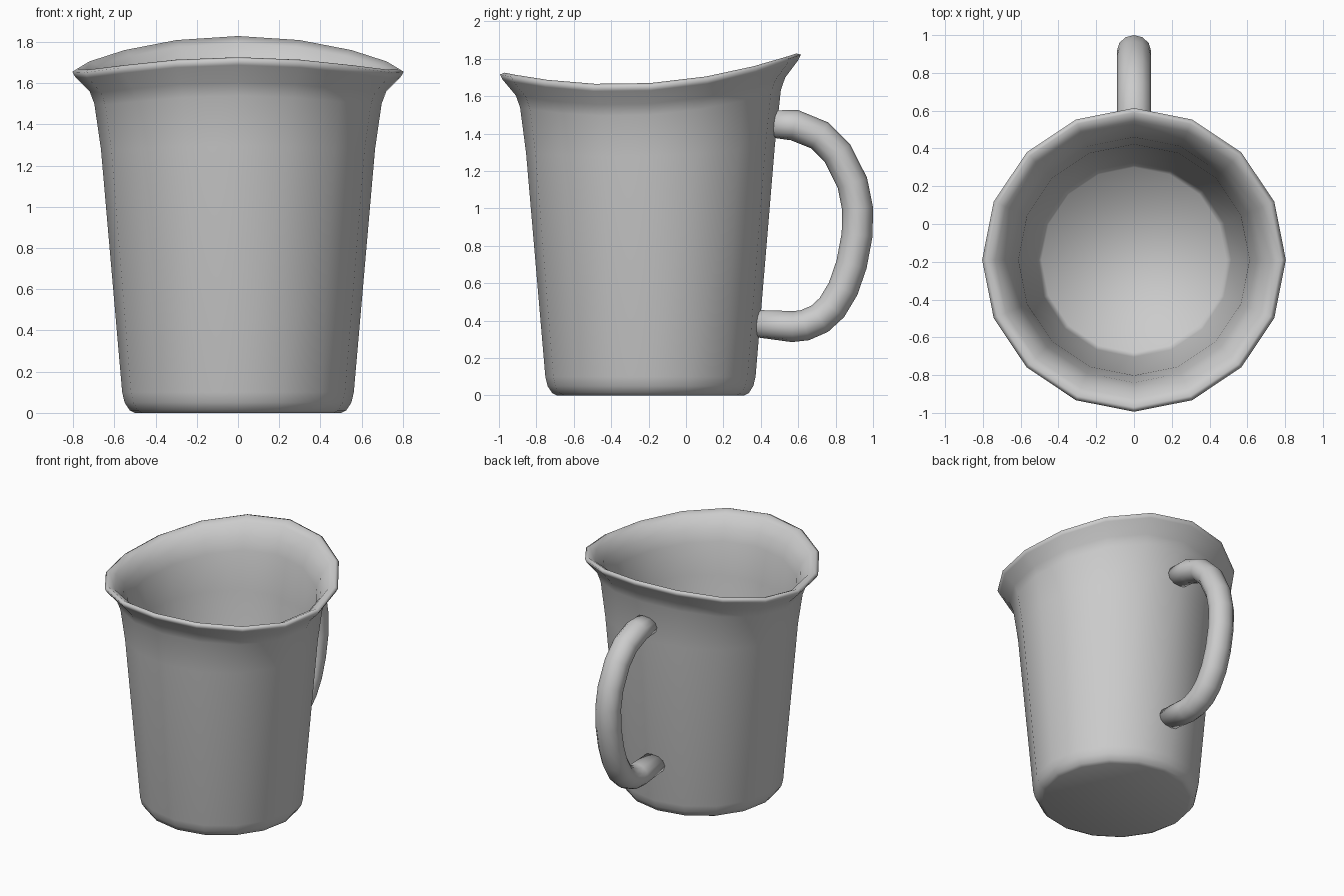
import bpy, bmesh, math
from mathutils import Vector

cube = bpy.data.objects.get("Cube")
if cube:
    bpy.data.objects.remove(cube, do_unlink=True)

SIDES = 16
CENTRE_Y = -0.19

grey = bpy.data.materials.new("light grey")
grey.use_nodes = True
GREY = (0.6, 0.6, 0.6, 1)
grey.diffuse_color = GREY
grey.node_tree.nodes["Principled BSDF"].inputs["Base Color"].default_value = GREY


def finish(name, bm):
    bmesh.ops.recalc_face_normals(bm, faces=bm.faces)
    mesh = bpy.data.meshes.new(name)
    bm.to_mesh(mesh)
    bm.free()
    mesh.materials.append(grey)
    obj = bpy.data.objects.new(name, mesh)
    bpy.context.collection.objects.link(obj)
    mesh.shade_smooth()
    return obj


def bridge(bm, rings):
    for a, b in zip(rings, rings[1:]):
        n = len(a)
        for i in range(n):
            j = (i + 1) % n
            bm.faces.new((a[i], a[j], b[j], b[i]))


# Rim rises towards the spout at the front and the back
def lift(z, dy):
    weight = min(1, max(0, (z - 1.1) / 0.4))
    return z + weight * (0.176 * dy * dy + 0.066 * dy)


# Jug body: outside wall, rounded lip, inside wall (radius, height)
PROFILE = [(0.50, 0), (0.525, 0.012), (0.55, 0.05), (0.562, 0.1), (0.665, 1.28),
           (0.697, 1.5), (0.72, 1.56), (0.79, 1.63), (0.804, 1.655), (0.78, 1.67),
           (0.735, 1.65), (0.68, 1.585), (0.65, 1.5), (0.612, 1.28),
           (0.515, 0.12), (0.49, 0.06)]
bm = bmesh.new()
rings = []
for r, z in PROFILE:
    ring = []
    for i in range(SIDES):
        a = math.tau * i / SIDES
        dy = r * math.sin(a)
        ring.append(bm.verts.new((r * math.cos(a), CENTRE_Y + dy, lift(z, dy))))
    rings.append(ring)
bridge(bm, rings)
bm.faces.new(rings[0][::-1])
bm.faces.new(rings[-1])
finish("jug_body", bm)

# Handle: round tube swept along a path in the middle plane (y, z)
PATH = [(0.45, 1.452), (0.58, 1.445), (0.715, 1.39), (0.81, 1.295), (0.89, 1.135),
        (0.917, 1.0), (0.915, 0.86), (0.885, 0.7), (0.84, 0.57), (0.78, 0.47),
        (0.715, 0.41), (0.635, 0.375), (0.57, 0.368), (0.365, 0.385)]
points = [Vector((0, y, z)) for y, z in PATH]
bm = bmesh.new()
rings = []
for k, p in enumerate(points):
    t = (points[min(k + 1, len(points) - 1)] - points[max(k - 1, 0)]).normalized()
    normal = Vector((0, -t.z, t.y))
    radius = 0.072 if k in (0, len(points) - 1) else 0.083
    ring = []
    for i in range(12):
        a = math.tau * i / 12
        ring.append(bm.verts.new(p + normal * radius * math.sin(a)
                                 + Vector((0.09 * math.cos(a), 0, 0))))
    rings.append(ring)
bridge(bm, rings)
bm.faces.new(rings[0][::-1])
bm.faces.new(rings[-1])
finish("handle", bm)
